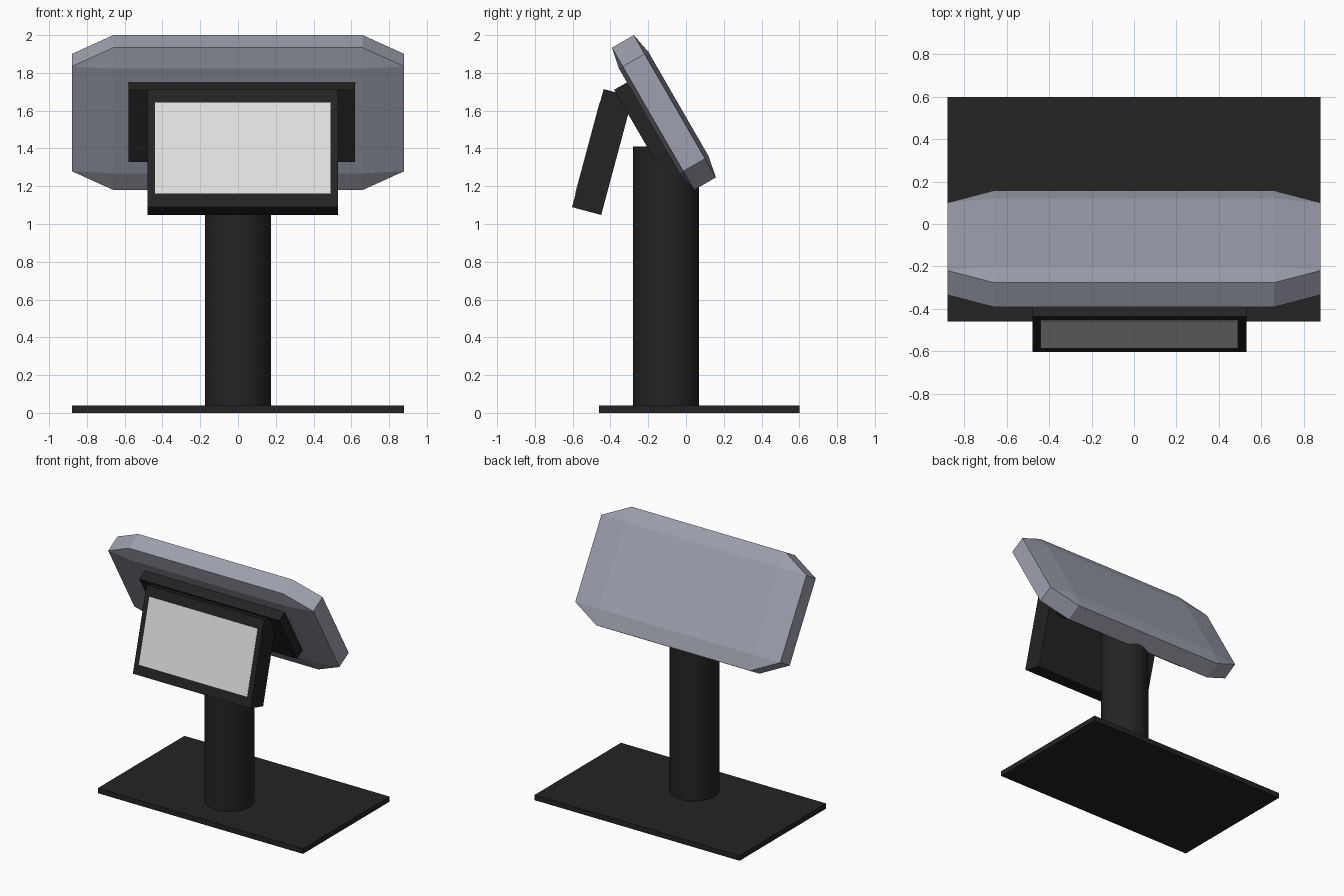
import bpy, bmesh
from math import radians

if "Cube" in bpy.data.objects:
    bpy.data.objects.remove(bpy.data.objects["Cube"])


def material(name, r, g, b):
    m = bpy.data.materials.new(name)
    m.diffuse_color = (r, g, b, 1)
    m.use_nodes = True
    m.node_tree.nodes["Principled BSDF"].inputs["Base Color"].default_value = m.diffuse_color
    return m


BLACK = material("matte black", 0.017, 0.017, 0.017)
GREY = material("blue grey", 0.34, 0.355, 0.42)
WHITE = material("screen light grey", 0.75, 0.75, 0.75)


def add_object(name, bm, mat, loc, tilt=0):
    bmesh.ops.recalc_face_normals(bm, faces=bm.faces)
    me = bpy.data.meshes.new(name)
    bm.to_mesh(me)
    bm.free()
    me.materials.append(mat)
    ob = bpy.data.objects.new(name, me)
    ob.location = loc
    ob.rotation_euler.x = radians(tilt)
    bpy.context.collection.objects.link(ob)
    return ob


def box(name, size, loc, mat, tilt=0, offset=0):
    bm = bmesh.new()
    bmesh.ops.create_cube(bm, size=1)
    for v in bm.verts:
        v.co = [c * s for c, s in zip(v.co, size)]
        v.co.y += offset
    return add_object(name, bm, mat, loc, tilt)


# Floor plate
box("base_plate", (1.76, 1.06, 0.04), (0, 0.07, 0.02), BLACK)

# Round column
bpy.ops.mesh.primitive_cylinder_add(vertices=48, radius=0.175, depth=1.38,
                                    location=(0, -0.105, 0.72))
column = bpy.context.object
column.name = "column"
column.data.materials.append(BLACK)
bpy.ops.object.shade_smooth_by_angle(angle=radians(30))

# Tilted back shell: octagonal slab, slightly bulged on both faces
XS = (-0.88, -0.66, 0.66, 0.88)
ZS = (-0.435, -0.32, 0.32, 0.435)
bm = bmesh.new()
for side in (-1, 1):
    grid = {}
    for i in range(4):
        for j in range(4):
            if i in (0, 3) and j in (0, 3):
                continue  # chamfered corner
            inner = i in (1, 2) and j in (1, 2)
            y = side * (0.0665 + (0.023 if inner else 0))
            grid[i, j] = bm.verts.new((XS[i], y, ZS[j]))
    for i in range(3):
        for j in range(3):
            ring = [(i, j), (i + 1, j), (i + 1, j + 1), (i, j + 1)]
            bm.faces.new([grid[k] for k in ring if k in grid])
rims = [e for e in bm.edges if e.is_boundary]
bmesh.ops.bridge_loops(bm, edges=rims)
add_object("back_shell", bm, GREY, (0, -0.117, 1.59), 30)

# Mounting block in front of the shell
box("mount_block", (1.20, 0.10, 0.44), (0.02, -0.227, 1.545), BLACK, 30)

# Display housing and its screen
CENTRE = (0.025, -0.4425, 1.381)
box("display_housing", (1.01, 0.16, 0.647), CENTRE, BLACK, -15)
box("display_screen", (0.93, 0.006, 0.497), CENTRE, WHITE, -15, offset=-0.08)
